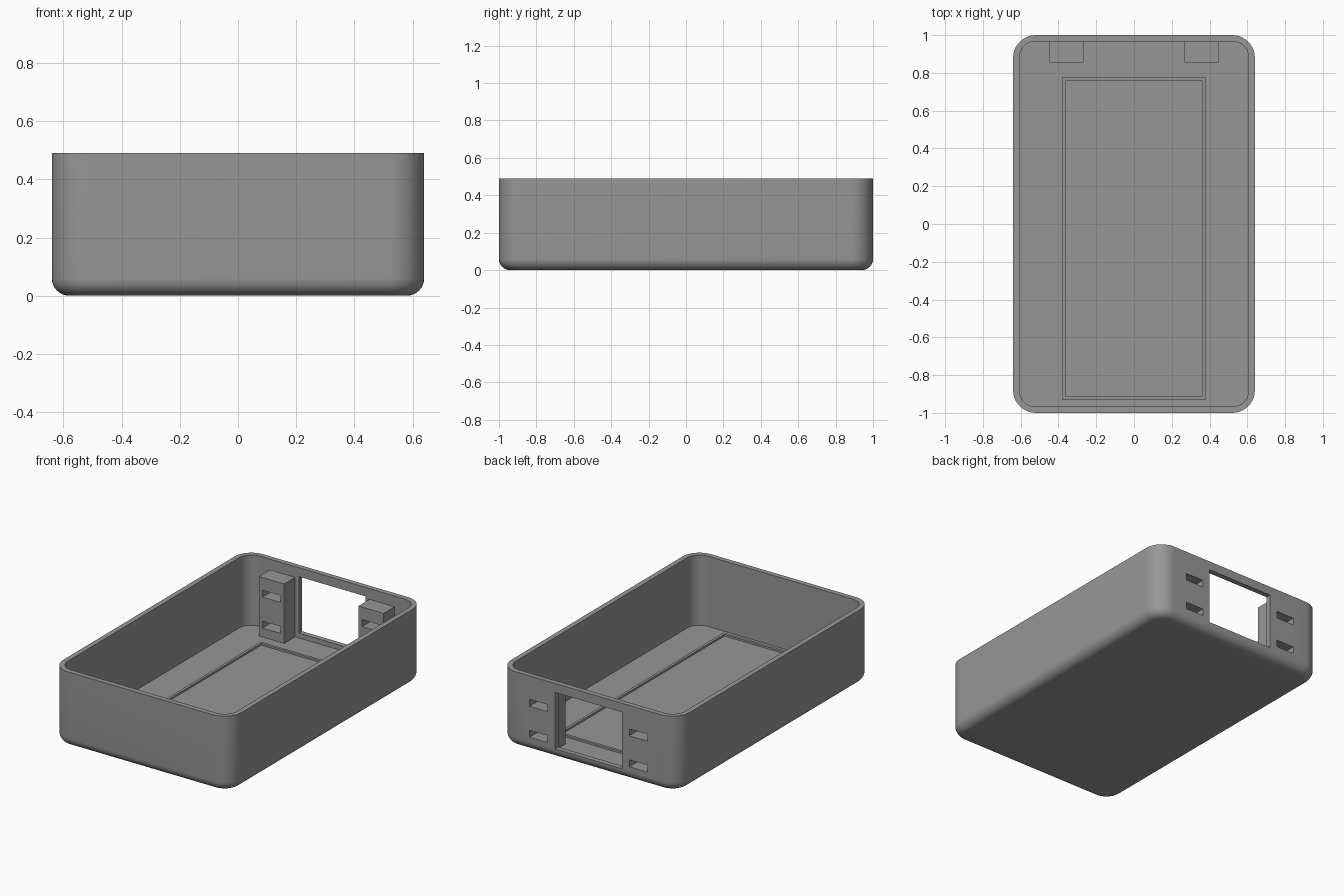
import bpy, bmesh

if "Cube" in bpy.data.objects:
    bpy.data.objects.remove(bpy.data.objects["Cube"])

HX, HY, H = 0.64, 1.0, 0.49      # half width, half length, height
WALL, FLOOR = 0.033, 0.034
CORNER, FILLET = 0.12, 0.06
PILLAR_X = (0.267, 0.447)
SLOT_X = (0.293, 0.423)
SLOT_Z = ((0.092, 0.137), (0.293, 0.338))

grey = bpy.data.materials.new("plain grey")
grey.diffuse_color = (0.31, 0.31, 0.31, 1)
grey.use_nodes = True
grey.node_tree.nodes["Principled BSDF"].inputs["Base Color"].default_value = grey.diffuse_color


def block(name, lo, hi, corner=0, fillet=0):
    """Box from lo to hi, with optional round upright edges and bottom fillet."""
    bm = bmesh.new()
    bmesh.ops.create_cube(bm, size=1)
    for v in bm.verts:
        v.co = [(a + b) / 2 + c * (b - a) for a, b, c in zip(lo, hi, v.co)]
    if corner:
        edges = [e for e in bm.edges
                 if abs(e.verts[0].co.z - e.verts[1].co.z) > 0.01]
        bmesh.ops.bevel(bm, geom=edges, offset=corner, segments=10,
                        profile=0.5, affect='EDGES')
    if fillet:
        edges = [e for e in bm.edges
                 if all(abs(v.co.z - lo[2]) < 1e-5 for v in e.verts)]
        bmesh.ops.bevel(bm, geom=edges, offset=fillet, segments=8,
                        profile=0.5, affect='EDGES')
    bmesh.ops.recalc_face_normals(bm, faces=bm.faces[:])
    me = bpy.data.meshes.new(name)
    bm.to_mesh(me)
    bm.free()
    me.materials.append(grey)
    ob = bpy.data.objects.new(name, me)
    bpy.context.collection.objects.link(ob)
    return ob


def activate(ob):
    bpy.ops.object.select_all(action='DESELECT')
    ob.select_set(True)
    bpy.context.view_layer.objects.active = ob


def cut(ob, lo, hi, corner=0):
    """Subtract a block and discard the cutter."""
    cutter = block("cutter", lo, hi, corner)
    cutter.hide_render = True
    mod = ob.modifiers.new("cut", 'BOOLEAN')
    mod.operation, mod.solver, mod.object = 'DIFFERENCE', 'EXACT', cutter
    activate(ob)
    bpy.ops.object.modifier_apply(modifier=mod.name)
    bpy.data.objects.remove(cutter, do_unlink=True)


def span(side, pair):
    return sorted(side * v for v in pair)


# open tray with round corners
tray = block("tray", (-HX, -HY, 0), (HX, HY, H), CORNER, FILLET)
cut(tray, (-HX + WALL, -HY + WALL, FLOOR), (HX - WALL, HY - WALL, H + 0.2),
    CORNER - WALL)

# connector window in the back wall
cut(tray, (-0.24, HY - 0.08, 0.065), (0.24, HY + 0.1, 0.432))

# mounting pillars beside the window, with slots running out through the wall
for side, word in ((-1, "left"), (1, "right")):
    px, sx = span(side, PILLAR_X), span(side, SLOT_X)
    pillar = block(word + "_pillar", (px[0], 0.855, FLOOR),
                   (px[1], HY - WALL, 0.42))
    for z0, z1 in SLOT_Z:
        for ob in (pillar, tray):
            cut(ob, (sx[0], 0.8, z0), (sx[1], HY + 0.1, z1))

# low rectangular rib on the floor
rib = block("floor_rib", (-0.38, -0.93, FLOOR), (0.38, 0.775, FLOOR + 0.012))
cut(rib, (-0.363, -0.913, FLOOR - 0.1), (0.363, 0.758, FLOOR + 0.1))

activate(tray)
bpy.ops.object.shade_smooth_by_angle(angle=0.5)
